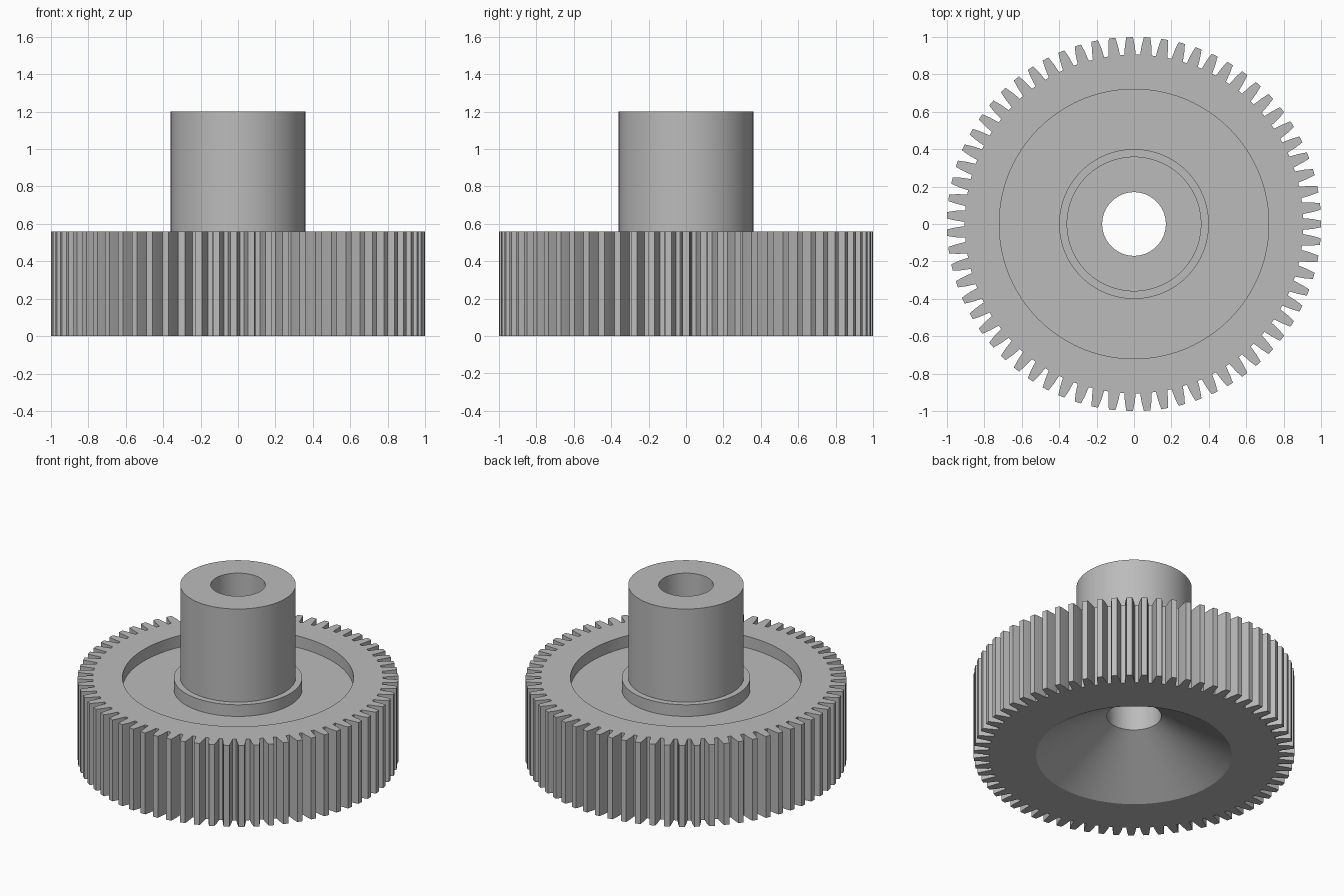
import bpy
import bmesh
from math import pi, sin, cos, radians

if "Cube" in bpy.data.objects:
    bpy.data.objects.remove(bpy.data.objects["Cube"], do_unlink=True)

TEETH = 67
WHEEL_TOP, WEB_Z, CONE_Z, HUB_TOP = 0.56, 0.48, 0.28, 1.2
BORE, HUB, COLLAR, RECESS, CONE = 0.17, 0.36, 0.40, 0.72, 0.61

# Half tooth flank from root to tip: (radius, half width)
FLANK = [(0.905, 0.031), (0.955, 0.026), (1.0, 0.0175)]

grey = bpy.data.materials.new("plain grey")
grey.use_nodes = True
colour = (0.5, 0.5, 0.5, 1.0)
grey.diffuse_color = colour
grey.node_tree.nodes["Principled BSDF"].inputs["Base Color"].default_value = colour


def tooth_outline():
    """Polar outline (angle, radius) of the toothed edge, counter-clockwise."""
    rising = [(-w / r, r) for r, w in FLANK]
    falling = [(w / r, r) for r, w in reversed(FLANK)]
    return [(a + 2 * pi * k / TEETH, r) for k in range(TEETH) for a, r in rising + falling]


def skin_rings(name, rings, closed):
    """Join a run of equal-length rings of points with quads."""
    bm = bmesh.new()
    loops = [[bm.verts.new(p) for p in ring] for ring in rings]
    pairs = list(zip(loops, loops[1:]))
    if closed:
        pairs.append((loops[-1], loops[0]))
    for low, high in pairs:
        n = len(low)
        for i in range(n):
            j = (i + 1) % n
            bm.faces.new((low[i], low[j], high[j], high[i]))
    mesh = bpy.data.meshes.new(name)
    bm.to_mesh(mesh)
    bm.free()
    mesh.materials.append(grey)
    obj = bpy.data.objects.new(name, mesh)
    bpy.context.collection.objects.link(obj)
    bpy.context.view_layer.objects.active = obj
    bpy.ops.object.select_all(action="DESELECT")
    obj.select_set(True)
    bpy.ops.object.shade_smooth_by_angle(angle=radians(20))
    return obj


outline = tooth_outline()


def circle(r, z):
    return [(r * cos(a), r * sin(a), z) for a, _ in outline]


def toothed(z):
    return [(r * cos(a), r * sin(a), z) for a, r in outline]


# Wheel: conical underside, toothed edge, recessed web and raised collar
skin_rings("toothed_wheel", [
    circle(BORE, CONE_Z), circle(CONE, 0), toothed(0), toothed(WHEEL_TOP),
    circle(RECESS, WHEEL_TOP), circle(RECESS, WEB_Z),
    circle(COLLAR, WEB_Z), circle(COLLAR, WHEEL_TOP), circle(HUB, WHEEL_TOP),
], closed=False)

# Hub: tube standing on the collar, with the bore running down to the cone
skin_rings("hub", [
    circle(HUB, WHEEL_TOP), circle(HUB, HUB_TOP),
    circle(BORE, HUB_TOP), circle(BORE, CONE_Z),
], closed=False)
